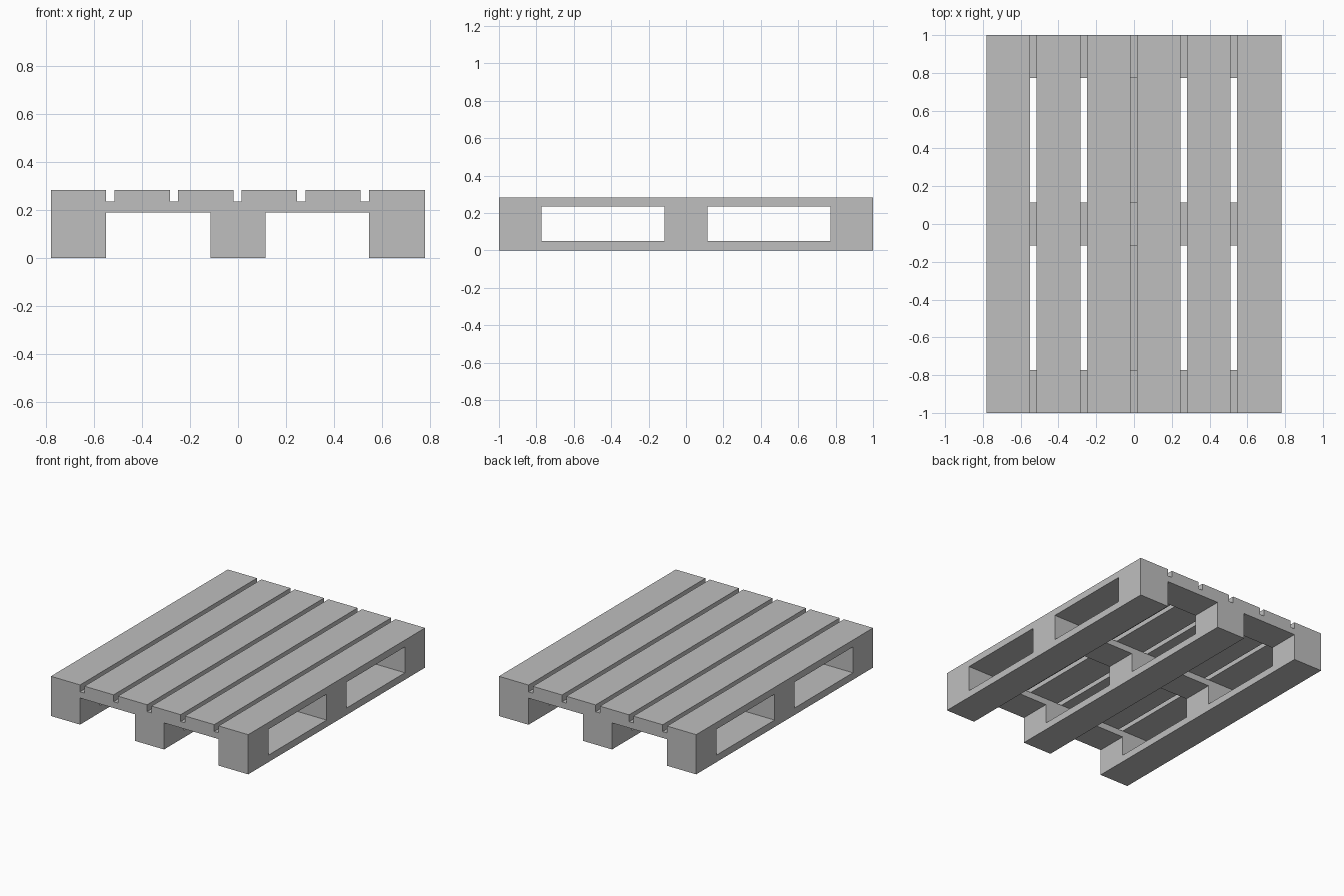
import bpy
import bmesh
from mathutils import Vector

cube = bpy.data.objects.get("Cube")
if cube:
    bpy.data.objects.remove(cube, do_unlink=True)

grey = bpy.data.materials.new("pale grey")
grey.use_nodes = True
colour = (0.52, 0.52, 0.52, 1)
grey.diffuse_color = colour
grey.node_tree.nodes["Principled BSDF"].inputs["Base Color"].default_value = colour

HALF_W, HALF_L = 0.781, 1.0
BASE, BLOCK_TOP, DECK, TOP = 0.05, 0.19, 0.235, 0.284
PLANK, PITCH, COUNT = 0.231, 0.2655, 6


def box(name, xs, ys, zs):
    """Box spanning the given low and high limits on each axis."""
    low, high = (Vector(p) for p in zip(xs, ys, zs))
    bm = bmesh.new()
    bmesh.ops.create_cube(bm, size=1)
    bmesh.ops.scale(bm, vec=high - low, verts=bm.verts)
    mesh = bpy.data.meshes.new(name)
    bm.to_mesh(mesh)
    bm.free()
    mesh.materials.append(grey)
    obj = bpy.data.objects.new(name, mesh)
    obj.location = (low + high) / 2
    bpy.context.collection.objects.link(obj)


# Runner columns across the width and block rows along the length
columns = {"right": (-HALF_W, -0.55), "middle": (-0.115, 0.115), "left": (0.546, HALF_W)}
rows = {"front": (-HALF_L, -0.772), "centre": (-0.114, 0.114), "back": (0.772, HALF_L)}

# Deck planks, the last one reaching the left edge
for i in range(COUNT):
    start = -HALF_W + i * PITCH
    end = HALF_W if i == COUNT - 1 else start + PLANK
    box(f"deck_plank_{i + 1}", (start, end), (-HALF_L, HALF_L), (DECK, TOP))

# Cross boards under the deck
for row, ys in rows.items():
    box(f"{row}_cross_board", (-HALF_W, HALF_W), ys, (BLOCK_TOP, DECK))

# Bottom runners and the blocks standing on them
for column, xs in columns.items():
    box(f"{column}_runner", xs, (-HALF_L, HALF_L), (0, BASE))
    for row, ys in rows.items():
        box(f"{row}_{column}_block", xs, ys, (BASE, BLOCK_TOP))
